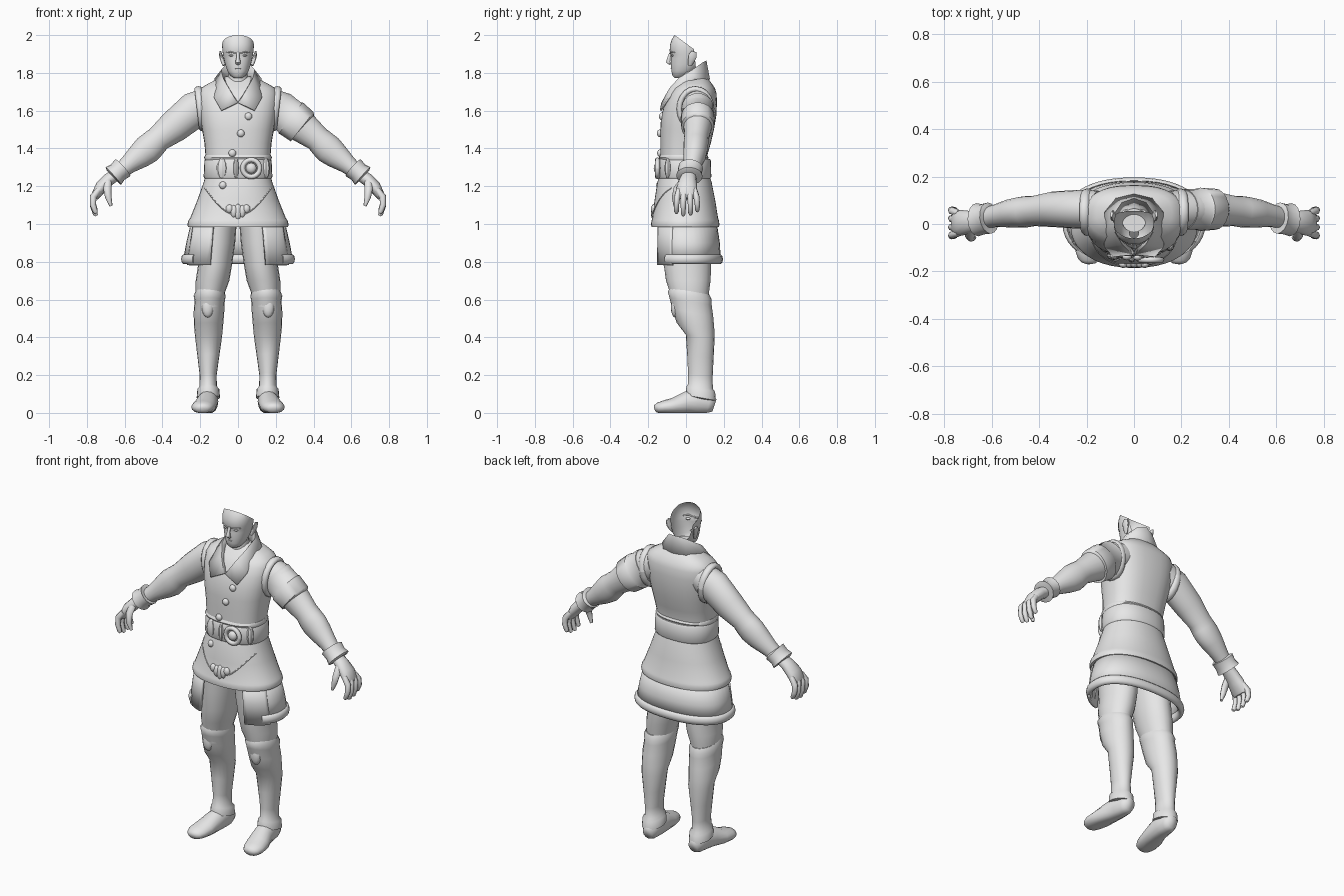
import bpy, bmesh, math
from mathutils import Vector

grey = bpy.data.materials.new("light_grey")
grey.diffuse_color = (0.8, 0.8, 0.8, 1)


def make(name, bm, angle=50, solid=0.0, mirror=False):
    bmesh.ops.recalc_face_normals(bm, faces=bm.faces)
    me = bpy.data.meshes.new(name)
    bm.to_mesh(me)
    bm.free()
    me.materials.append(grey)
    ob = bpy.data.objects.new(name, me)
    bpy.context.collection.objects.link(ob)
    if mirror:
        ob.modifiers.new("mirror", 'MIRROR').use_mirror_merge = True
    if solid:
        s = ob.modifiers.new("thickness", 'SOLIDIFY')
        s.thickness, s.offset = solid, 0
    bpy.ops.object.select_all(action='DESELECT')
    ob.select_set(True)
    bpy.context.view_layer.objects.active = ob
    bpy.ops.object.shade_smooth_by_angle(angle=math.radians(angle))
    return ob


def skin(rows, closed=True, caps=True):
    """Bridge rows of points into a surface."""
    bm = bmesh.new()
    vs = [[bm.verts.new(p) for p in r] for r in rows]
    n = len(rows[0])
    for a, b in zip(vs, vs[1:]):
        for i in range(n if closed else n - 1):
            j = (i + 1) % n
            bm.faces.new((a[i], a[j], b[j], b[i]))
    if closed and caps:
        bm.faces.new(vs[0])
        bm.faces.new(vs[-1])
    return bm


def loft(rings, n=24, t0=0.0, t1=math.tau, p=2.0, caps=True, slope=0.0):
    """Stack level rings (cx, cy, z, rx, ry); angle 0 faces the front."""
    closed = t1 - t0 > 6.28
    rows = []
    for cx, cy, z, rx, ry in rings:
        row = []
        for i in range(n if closed else n + 1):
            t = t0 + (t1 - t0) * i / n
            s, c = math.sin(t), math.cos(t)
            dy = -ry * math.copysign(abs(c) ** (2 / p), c)
            row.append((cx + rx * math.copysign(abs(s) ** (2 / p), s), cy + dy, z + slope * dy))
        rows.append(row)
    return skin(rows, closed, caps)


def tube(pts, ref, n=16, loop=False, floor=None):
    """Sweep an oval along points (x, y, z, r_side, r_up)."""
    rows = []
    m = len(pts)
    for i, q in enumerate(pts):
        a = pts[(i - 1) % m] if loop else pts[max(i - 1, 0)]
        b = pts[(i + 1) % m] if loop else pts[min(i + 1, m - 1)]
        t = (Vector(b[:3]) - Vector(a[:3])).normalized()
        u = Vector(ref).cross(t).normalized()
        v = t.cross(u)
        row = []
        for k in range(n):
            g = math.tau * k / n
            w = Vector(q[:3]) + u * math.cos(g) * q[3] + v * math.sin(g) * q[4]
            if floor is not None:
                w.z = max(w.z, floor)
            row.append(w)
        rows.append(row)
    return skin(rows + rows[:1] if loop else rows, True, not loop)


def ball(c, r, seg=12):
    bm = bmesh.new()
    bmesh.ops.create_uvsphere(bm, u_segments=seg, v_segments=seg // 2 + 2, radius=1)
    for v in bm.verts:
        v.co = Vector([c[k] + v.co[k] * r[k] for k in range(3)])
    return bm


# Head: open shell, cut away along the back and crown
bm = loft([(0, -.035, 1.772, .02, .024), (0, -.03, 1.785, .04, .042), (0, -.015, 1.81, .056, .062),
           (0, -.002, 1.845, .068, .079), (0, .002, 1.875, .075, .082), (0, .002, 1.895, .079, .081),
           (0, .002, 1.915, .082, .089), (0, .004, 1.95, .085, .088), (0, .006, 1.98, .079, .08),
           (0, .006, 2.0, .062, .067)], n=32, p=2.2, caps=False)
for co, no in (((0, -.06, 2.0), (0, .085, .116)), ((0, .045, 1.9), (0, 1, .1))):
    bmesh.ops.bisect_plane(bm, geom=bm.verts[:] + bm.edges[:] + bm.faces[:], plane_co=co,
                           plane_no=no, clear_outer=True)
make("head", bm)
make("neck", loft([(0, .03, 1.64, .085, .085), (0, .025, 1.74, .056, .056), (0, .015, 1.805, .05, .05)]))

# Face details
make("nose", tube([(0, -.082, 1.908, .008, .006), (0, -.09, 1.88, .009, .009),
                   (0, -.095, 1.858, .014, .012), (0, -.084, 1.847, .012, .007)], (0, 1, 0), 10))
make("mouth", ball((0, -.072, 1.824), (.022, .009, .005)))
make("eye", ball((.033, -.067, 1.892), (.014, .011, .006)), mirror=True)
make("brow", tube([(.012, -.083, 1.904, .003, .005), (.038, -.078, 1.911, .004, .005),
                   (.062, -.059, 1.907, .003, .003)], (0, 1, 0), 8), mirror=True)
make("ear", tube([(.074, .02, 1.84, .008, .01), (.083, .028, 1.865, .01, .018),
                  (.09, .035, 1.89, .01, .024), (.094, .042, 1.913, .005, .014)], (0, 1, 0), 10), mirror=True)

# Vest body with sloping shoulders
make("vest", loft([(0, -.01, 1.25, .165, .125), (0, -.012, 1.36, .172, .124), (0, -.002, 1.43, .178, .134),
                   (0, .006, 1.5, .19, .142), (0, .014, 1.57, .202, .146), (0, .026, 1.64, .21, .138),
                   (0, .036, 1.69, .209, .126), (0, .043, 1.72, .196, .11), (0, .048, 1.742, .16, .09),
                   (0, .05, 1.768, .11, .068), (0, .05, 1.782, .07, .05)], n=32, p=2.5))
make("vest_hem", loft([(0, -.012, 1.337, .174, .126), (0, -.012, 1.352, .18, .132),
                       (0, -.012, 1.366, .174, .124)], n=32, p=2.4))
rim = []
for i in range(20):
    g = math.tau * i / 20
    rim.append((.197 + .012 * math.sin(g), .05 + .084 * math.cos(g), 1.61 + .104 * math.sin(g), .016, .022))
make("armhole_rim", tube(rim, (1, 0, 0), 10, loop=True), mirror=True)

# Collar and lapels
inner = [(0, .075, 1.78), (.045, .06, 1.775), (.06, .02, 1.755), (.055, -.03, 1.725), (.035, -.08, 1.69), (.002, -.118, 1.64)]
fold = [(0, .107, 1.86), (.05, .09, 1.852), (.088, .035, 1.812), (.08, -.035, 1.77), (.05, -.085, 1.715), (.006, -.127, 1.64)]
outer = [(0, .122, 1.765), (.075, .105, 1.762), (.12, .05, 1.768), (.12, -.035, 1.722), (.125, -.092, 1.665), (.088, -.134, 1.6)]
make("collar", skin([inner, fold, outer], closed=False), angle=60, solid=.01, mirror=True)

# Belt with round buckle and pouch plates
make("belt", loft([(0, -.008, 1.24, .176, .136), (0, -.008, 1.25, .182, .142), (0, -.008, 1.335, .178, .14),
                   (0, -.008, 1.345, .172, .134)], n=32, p=2.3))


def ring(name, c, r, thick):
    pts = [(c[0] + r * math.cos(g), c[1], c[2] + r * math.sin(g), thick, thick)
           for g in (math.tau * i / 20 for i in range(20))]
    make(name, tube(pts, (0, 1, 0), 8, loop=True))


ring("buckle_ring", (.07, -.151, 1.295), .045, .013)
make("buckle_boss", ball((.07, -.151, 1.295), (.028, .02, .028)))
for i, (x, y, w) in enumerate(((-.085, -.134, .03), (.148, -.096, .022), (-.01, -.145, .016))):
    make(f"belt_plate_{i}", ball((x, y, 1.295), (w, .018, .055), 8), angle=25)

# Tunic skirt
make("tunic_skirt", loft([(0, -.008, 1.265, .17, .13), (0, -.008, 1.22, .182, .144), (0, -.006, 1.13, .214, .16),
                          (0, -.004, 1.03, .254, .174), (0, -.004, 1.02, .262, .178), (0, -.004, 1.0, .268, .181),
                          (0, -.004, .985, .265, .179), (0, -.004, .985, .245, .16)], n=40, p=2.2, caps=False))


def front_y(x, z):
    k = (1.22 - z) / .19
    rx, ry = .182 + .072 * k, .144 + .03 * k
    return -.006 - ry * (1 - min(1, abs(x / rx)) ** 2.2) ** (1 / 2.2)


# Curved overlap edge and ornament on the skirt front
edge = []
for i in range(11):
    s = i / 10
    x, z = .175 * (1 - s) + .03 * s, 1.19 - .14 * math.sin(s * 1.4)
    edge.append((x, front_y(x, z), z, .003, .004))
make("overlap_edge", tube(edge, (0, 1, 0), 6), mirror=True)
for i, (x, z, h) in enumerate(((-.045, 1.08, .024), (-.022, 1.066, .034), (0, 1.062, .045), (.022, 1.066, .034), (.045, 1.08, .024))):
    make(f"ornament_leaf_{i}", ball((x, -.17, z), (.02, .016, h), 8))

# Buttons
for i, (x, y, z) in enumerate(((.055, -.128, 1.57), (.015, -.139, 1.48), (-.03, -.138, 1.375), (-.08, -.143, 1.205))):
    make(f"button_{i}", ball((x, y, z), (.02, .015, .02)))

# Lower skirt, open at the front, with rolled hem and front panels
make("lower_skirt", loft([(0, .005, 1.02, .24, .15), (0, .008, .9, .268, .165), (0, .01, .82, .283, .168)],
                         n=32, t0=.62, t1=math.tau - .62, p=2.3), solid=.012)
hem = []
for i in range(37):
    t = .9 + (math.tau - 1.8) * i / 36
    s, c = math.sin(t), math.cos(t)
    hem.append((.284 * math.copysign(abs(s) ** .87, s), .01 - .168 * math.copysign(abs(c) ** .87, c), .814, .018, .027))
make("lower_hem", tube(hem, (0, 0, 1), 10))
make("front_panel", loft([(0, .002, 1.01, .25, .162), (0, .002, .9, .268, .165), (0, .004, .782, .286, .168)],
                         n=8, t0=.5, t1=1.15, p=2.2), solid=.016, mirror=True)

# Legs, boots and feet
make("leg", loft([(.148, .02, .56, .07, .095), (.146, .018, .64, .078, .104), (.135, .012, .7, .089, .118),
                  (.122, .008, .78, .09, .125), (.115, .002, .9, .1, .13), (.105, 0, 1.08, .104, .13)], n=20), mirror=True)
make("boot", loft([(.157, .078, .075, .045, .065), (.157, .078, .08, .062, .08), (.157, .078, .125, .058, .076),
                   (.158, .076, .14, .046, .066), (.158, .076, .2, .045, .065), (.157, .076, .3, .058, .07),
                   (.156, .075, .4, .071, .076), (.156, .05, .46, .077, .1), (.154, .036, .53, .081, .108),
                   (.15, .024, .59, .08, .112), (.15, .02, .62, .085, .116), (.149, .02, .645, .075, .104)],
                  n=20, slope=-.18), mirror=True)
make("knee_guard", ball((.16, -.058, .56), (.032, .022, .055)), mirror=True)
make("foot", tube([(.152, .15, .04, .03, .035), (.153, .12, .05, .045, .055), (.156, .06, .06, .052, .068),
                   (.164, 0, .052, .056, .06), (.178, -.065, .036, .064, .044), (.188, -.12, .03, .06, .035),
                   (.19, -.15, .025, .046, .028), (.191, -.162, .022, .03, .02), (.191, -.167, .02, .01, .008)],
                  (0, 0, 1), 16, floor=0), angle=75, mirror=True)

# Arms with wrist cuffs
make("arm", tube([(.15, .06, 1.64, .085, .08), (.23, .062, 1.605, .096, .082), (.34, .062, 1.515, .086, .075),
                  (.42, .055, 1.452, .069, .064), (.45, .052, 1.423, .074, .066), (.48, .05, 1.395, .078, .064),
                  (.52, .045, 1.362, .069, .06), (.58, .035, 1.315, .05, .048), (.64, .022, 1.265, .038, .042)],
                 (0, 1, 0), 20), mirror=True)
make("wrist_cuff", tube([(.608, .025, 1.3, .045, .05), (.61, .025, 1.298, .06, .066), (.637, .02, 1.274, .054, .064),
                         (.66, .018, 1.254, .062, .07), (.663, .018, 1.251, .045, .05)], (0, 1, 0), 16), mirror=True)

# Short sleeve bands on one arm only
make("sleeve", tube([(.21, .062, 1.615, .098, .085), (.275, .062, 1.565, .098, .086), (.279, .062, 1.562, .104, .091),
                     (.34, .062, 1.515, .098, .087), (.343, .062, 1.512, .084, .07)], (0, 1, 0), 20))

# Hands
make("palm", tube([(.64, .018, 1.265, .032, .036), (.685, .01, 1.235, .034, .045), (.725, .005, 1.195, .033, .054),
                   (.75, .004, 1.155, .025, .056), (.757, .004, 1.135, .015, .05)], (0, 1, 0), 12), mirror=True)
for i, (y, drop) in enumerate(((-.042, .095), (-.012, .108), (.02, .104), (.05, .085))):
    make(f"finger_{i}", tube([(.738, y * .9, 1.18, .016, .015), (.766, y * 1.1, 1.145, .018, .016),
                              (.768, y * 1.2, 1.145 - drop * .45, .016, .014),
                              (.755, y * 1.2, 1.145 - drop * .85, .013, .012),
                              (.748, y * 1.2, 1.152 - drop, .007, .007)], (0, 1, 0), 8), mirror=True)
make("thumb", tube([(.69, -.02, 1.225, .022, .018), (.692, -.05, 1.185, .021, .017), (.686, -.06, 1.14, .017, .015),
                    (.672, -.058, 1.095, .008, .008)], (0, 1, 0), 8), mirror=True)
